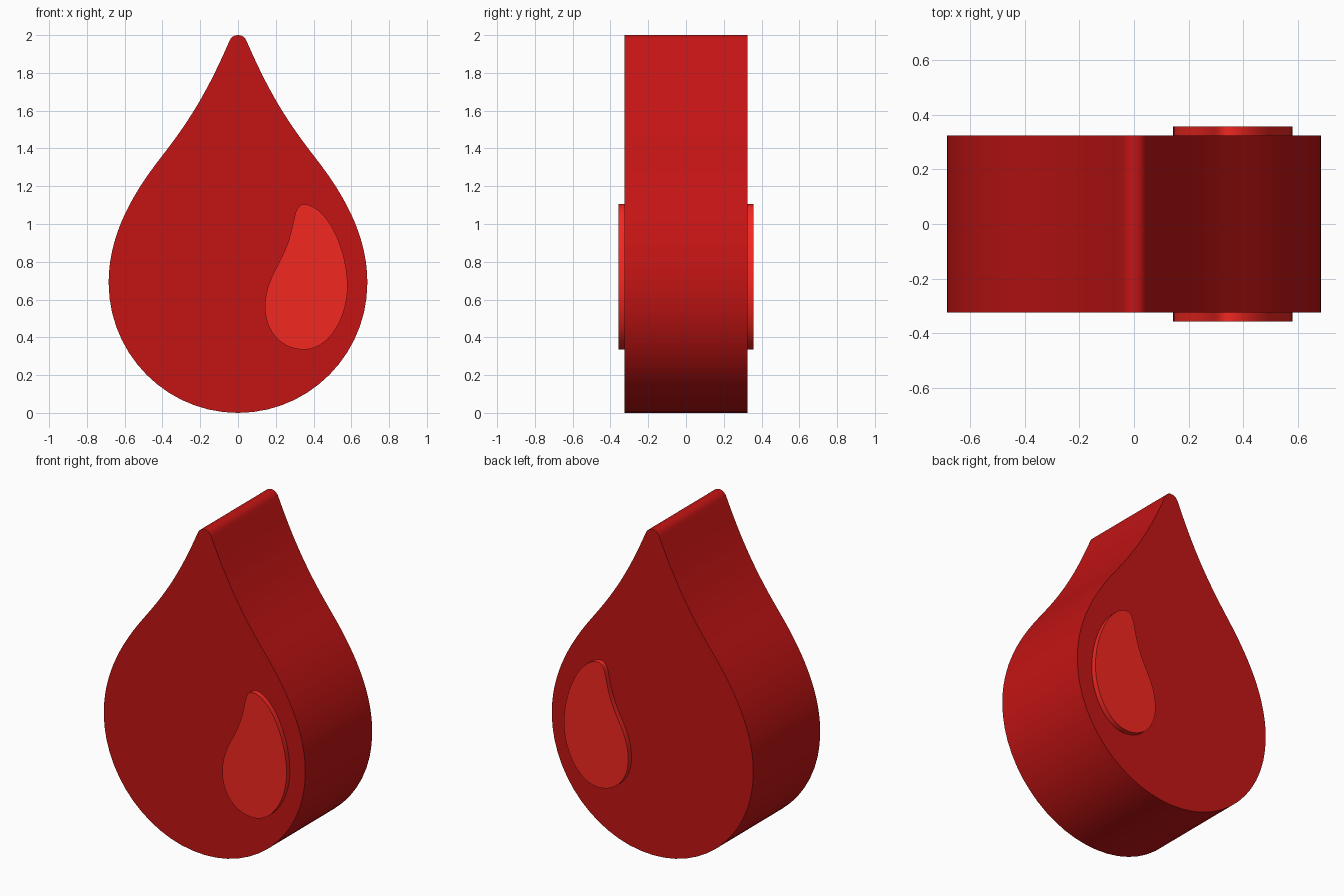
import bpy, bmesh, math
from mathutils import Vector
from mathutils.geometry import interpolate_bezier

if "Cube" in bpy.data.objects:
    bpy.data.objects.remove(bpy.data.objects["Cube"])


def outline(segments, steps=14):
    """Sample a chain of cubic Bezier segments given as (x, z) points."""
    pts = []
    for seg in segments:
        knots = [Vector((x, 0, z)) for x, z in seg]
        pts += interpolate_bezier(*knots, steps + 1)[:-1]
    return pts


def slab(name, pts, half_depth, color):
    """Extrude a closed outline symmetrically along y."""
    bm = bmesh.new()
    face = bm.faces.new([bm.verts.new((p.x, -half_depth, p.z)) for p in pts])
    geom = bmesh.ops.extrude_face_region(bm, geom=[face], use_keep_orig=True)["geom"]
    verts = [g for g in geom if isinstance(g, bmesh.types.BMVert)]
    bmesh.ops.translate(bm, verts=verts, vec=(0, 2 * half_depth, 0))
    bmesh.ops.recalc_face_normals(bm, faces=bm.faces)
    mesh = bpy.data.meshes.new(name)
    bm.to_mesh(mesh)
    bm.free()
    obj = bpy.data.objects.new(name, mesh)
    bpy.context.collection.objects.link(obj)
    mat = bpy.data.materials.new(name + "_red")
    mat.diffuse_color = color
    mat.use_nodes = True
    mat.node_tree.nodes["Principled BSDF"].inputs["Base Color"].default_value = mat.diffuse_color
    mesh.materials.append(mat)
    bpy.ops.object.select_all(action='DESELECT')
    obj.select_set(True)
    bpy.context.view_layer.objects.active = obj
    bpy.ops.object.shade_smooth_by_angle(angle=math.radians(35))
    return obj


# Drop body: right half from bottom to tip, then mirrored
half = [
    [(0, 0), (0.378, 0), (0.685, 0.309), (0.685, 0.69)],
    [(0.685, 0.69), (0.685, 0.95), (0.55, 1.17), (0.41, 1.35)],
    [(0.41, 1.35), (0.27, 1.53), (0.17, 1.68), (0.045, 1.97)],
    [(0.045, 1.97), (0.035, 1.99), (0.02, 2.0), (0, 2.0)],
]
mirrored = [[(-x, z) for x, z in reversed(seg)] for seg in reversed(half)]
slab("drop_body", outline(half + mirrored), 0.325, (0.55, 0.007, 0.007, 1))

# Highlight: runs through the body and stands proud on front and back
shine = [
    [(0.35, 0.335), (0.48, 0.335), (0.58, 0.50), (0.58, 0.67)],
    [(0.58, 0.67), (0.58, 0.87), (0.47, 1.10), (0.35, 1.105)],
    [(0.35, 1.105), (0.29, 1.10), (0.305, 1.01), (0.26, 0.89)],
    [(0.26, 0.89), (0.215, 0.77), (0.143, 0.70), (0.143, 0.56)],
    [(0.143, 0.56), (0.143, 0.43), (0.23, 0.335), (0.35, 0.335)],
]
slab("drop_highlight", outline(shine), 0.357, (0.9, 0.02, 0.015, 1))
